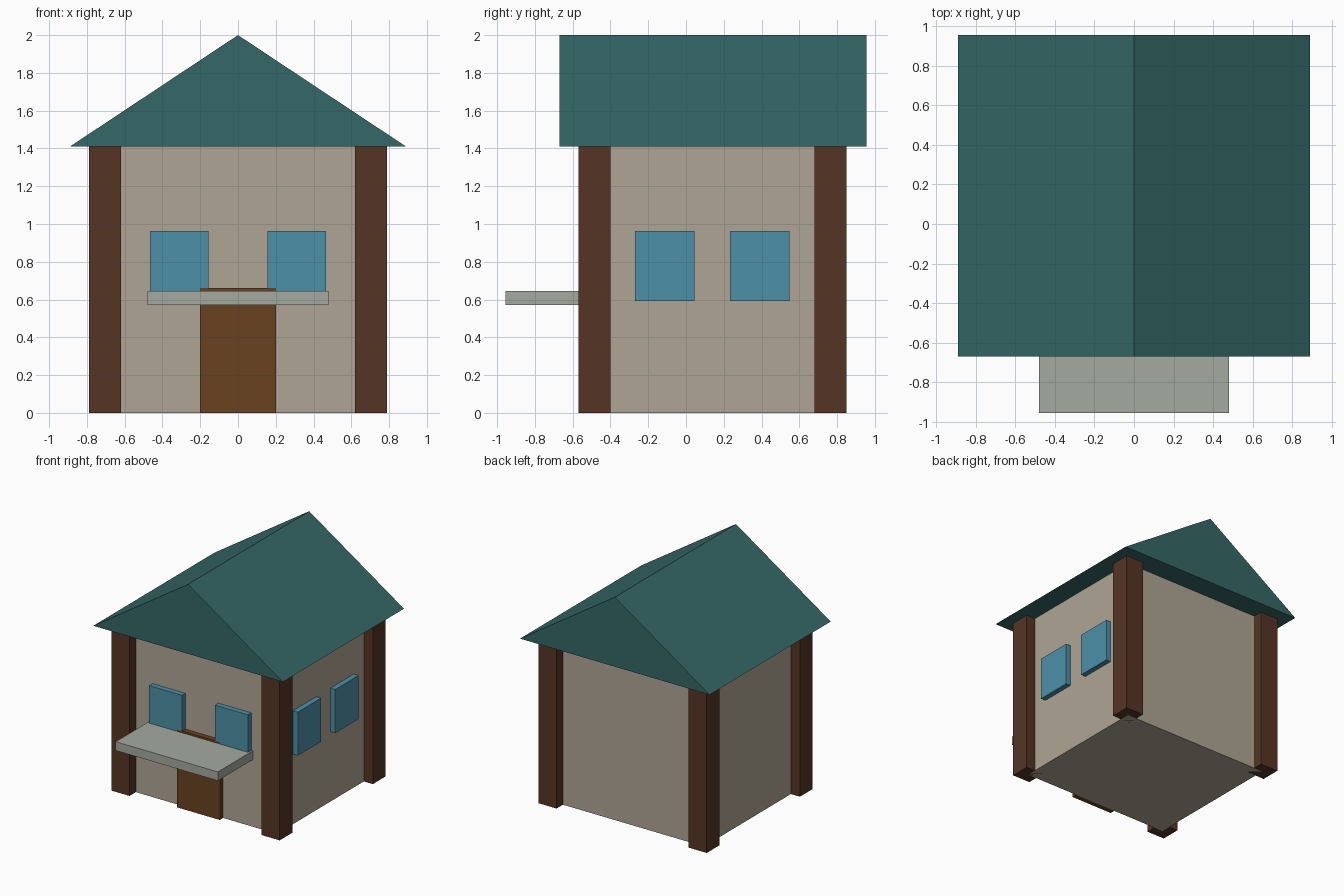
import bpy, bmesh
from mathutils import Vector

if "Cube" in bpy.data.objects:
    bpy.data.objects.remove(bpy.data.objects["Cube"])


def material(name, rgb):
    mat = bpy.data.materials.new(name)
    mat.diffuse_color = (*rgb, 1)
    mat.use_nodes = True
    mat.node_tree.nodes["Principled BSDF"].inputs["Base Color"].default_value = mat.diffuse_color
    return mat


PLASTER = material("plaster", (0.43, 0.38, 0.30))
TIMBER = material("timber", (0.09, 0.036, 0.018))
DOOR = material("door_wood", (0.14, 0.055, 0.014))
GLASS = material("glass", (0.075, 0.28, 0.39))
ROOF = material("roof_teal", (0.035, 0.14, 0.135))
STONE = material("stone", (0.37, 0.40, 0.35))


def add_object(name, bm, mat):
    bmesh.ops.recalc_face_normals(bm, faces=bm.faces)
    mesh = bpy.data.meshes.new(name)
    bm.to_mesh(mesh)
    bm.free()
    mesh.materials.append(mat)
    obj = bpy.data.objects.new(name, mesh)
    bpy.context.collection.objects.link(obj)
    return obj


def box(name, x, y, z, mat):
    """Box from its (min, max) range on each axis."""
    bm = bmesh.new()
    bmesh.ops.create_cube(bm, size=1)
    for v in bm.verts:
        v.co = Vector(r[0] if c < 0 else r[1] for c, r in zip(v.co, (x, y, z)))
    return add_object(name, bm, mat)


EAVE, RIDGE = 1.41, 2.0
WALL_X, FRONT, BACK = 0.705, -0.485, 0.765
POST = 0.085     # half the post width
PROUD = 0.045    # how far door and windows stand out from the wall

# House body
box("walls", (-WALL_X, WALL_X), (FRONT, BACK), (0, EAVE), PLASTER)

# Corner posts, centred on the wall corners
for side, cx in (("left", -WALL_X), ("right", WALL_X)):
    for end, cy in (("front", FRONT), ("back", BACK)):
        box(f"{end}_{side}_post", (cx - POST, cx + POST), (cy - POST, cy + POST),
            (0, EAVE), TIMBER)

# Gable roof: triangle extruded from front to back
bm = bmesh.new()
gable = bm.faces.new([bm.verts.new((x, -0.67, z))
                      for x, z in ((-0.89, EAVE), (0.89, EAVE), (0, RIDGE))])
ext = bmesh.ops.extrude_face_region(bm, geom=[gable], use_keep_orig=True)
bmesh.ops.translate(bm, vec=(0, 1.625, 0),
                    verts=[g for g in ext["geom"] if isinstance(g, bmesh.types.BMVert)])
add_object("roof", bm, ROOF)

# Door and the canopy above it
box("door", (-0.2, 0.2), (FRONT - PROUD, FRONT + PROUD), (0, 0.66), DOOR)
box("door_canopy", (-0.48, 0.48), (-0.955, FRONT), (0.57, 0.645), STONE)

# Windows on the front and right walls
WIN_Z = (0.593, 0.963)
for side, cx in (("left", -0.31), ("right", 0.31)):
    box(f"front_{side}_window", (cx - 0.155, cx + 0.155),
        (FRONT - PROUD, FRONT + PROUD), WIN_Z, GLASS)
for end, cy in (("front", -0.112), ("back", 0.39)):
    box(f"side_{end}_window", (WALL_X - PROUD, WALL_X + PROUD),
        (cy - 0.157, cy + 0.157), WIN_Z, GLASS)
